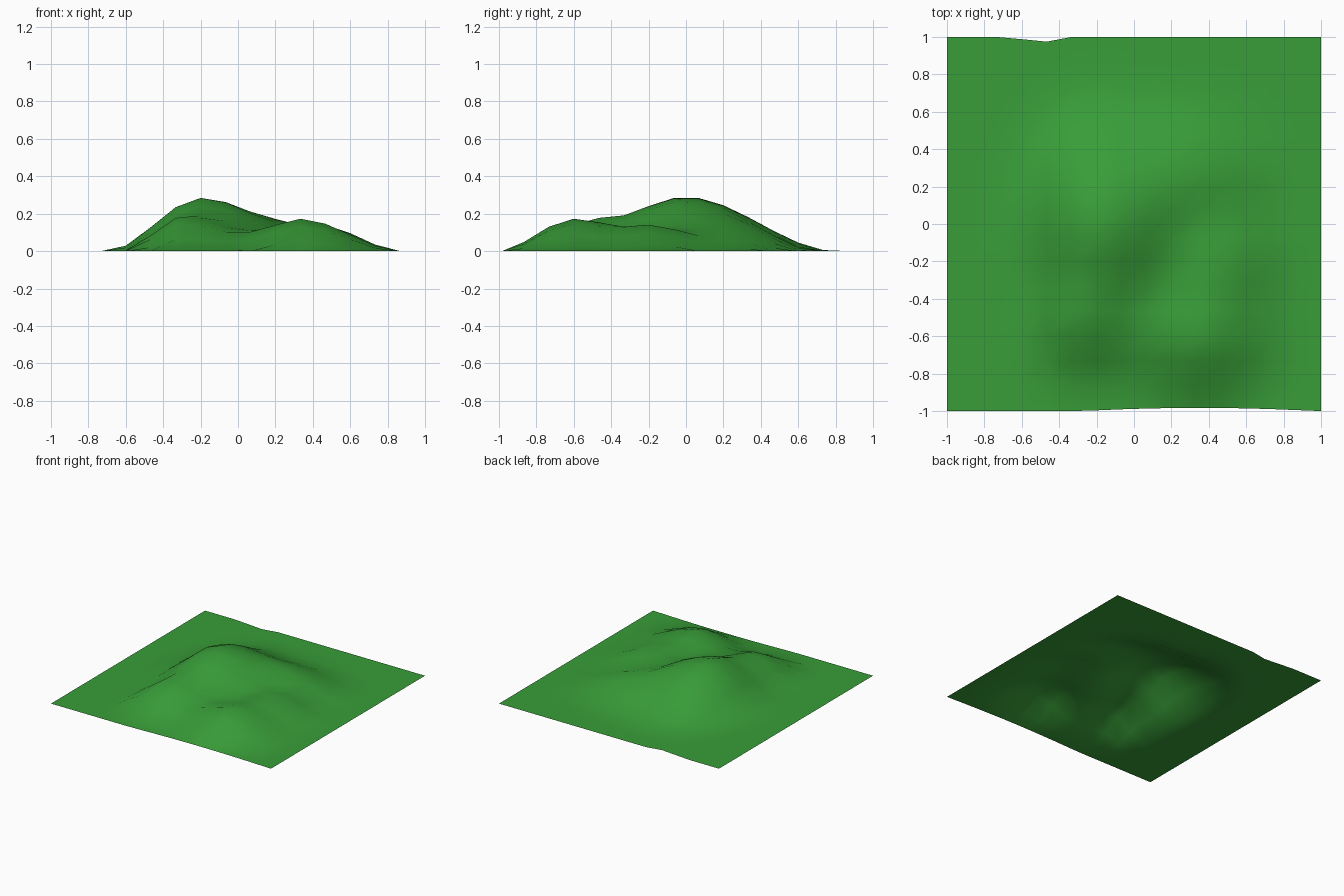
import bpy
import bmesh
import math

if "Cube" in bpy.data.objects:
    bpy.data.objects.remove(bpy.data.objects["Cube"])

# Hills: centre x, centre y, height, reach west, east, south, north
HILLS = [
    (-0.20, 0.00, 0.290, 0.50, 0.75, 0.75, 0.80),   # main peak
    (-0.28, -0.47, 0.187, 0.35, 0.45, 0.45, 0.50),  # south ridge
    (0.333, -0.60, 0.173, 0.45, 0.54, 0.41, 0.60),  # south-east knoll
    (0.02, -0.52, 0.110, 0.40, 0.45, 0.42, 0.50),   # saddle between them
    (0.42, -0.20, 0.145, 0.45, 0.46, 0.55, 0.50),   # east ridge
    (0.15, 0.22, 0.165, 0.55, 0.72, 0.50, 0.50),    # north-east spur
]


def hill(x, y, cx, cy, h, west, east, south, north):
    dx, dy = x - cx, y - cy
    t = math.hypot(dx / (east if dx > 0 else west),
                   dy / (north if dy > 0 else south))
    return h * (1 - t * t * (3 - 2 * t)) if t < 1 else 0.0


def height(x, y):
    # soft maximum blends the hills together
    return sum(hill(x, y, *p) ** 3.5 for p in HILLS) ** (1 / 3.5)


# Ground sheet, 15 x 15 cells
bm = bmesh.new()
bmesh.ops.create_grid(bm, x_segments=15, y_segments=15, size=1)
for v in bm.verts:
    x, y = v.co.x, v.co.y
    v.co.z = height(x, y)
    # slightly uneven borders
    if y > 0.99 and abs(x + 0.533) < 0.1:
        v.co.y -= 0.025 if x > -0.5 else 0.012
    if y < -0.99:
        v.co.y += 0.017 * max(0, 1 - ((x - 0.35) / 0.62) ** 2)

mesh = bpy.data.meshes.new("grassy_hill")
bm.to_mesh(mesh)
bm.free()
mesh.polygons.foreach_set("use_smooth", [True] * len(mesh.polygons))

# Grass colour
grass = bpy.data.materials.new("grass")
grass.diffuse_color = (0.04, 0.34, 0.04, 1)
grass.use_nodes = True
grass.node_tree.nodes["Principled BSDF"].inputs["Base Color"].default_value = grass.diffuse_color
mesh.materials.append(grass)
terrain = bpy.data.objects.new("grassy_hill", mesh)
bpy.context.collection.objects.link(terrain)
